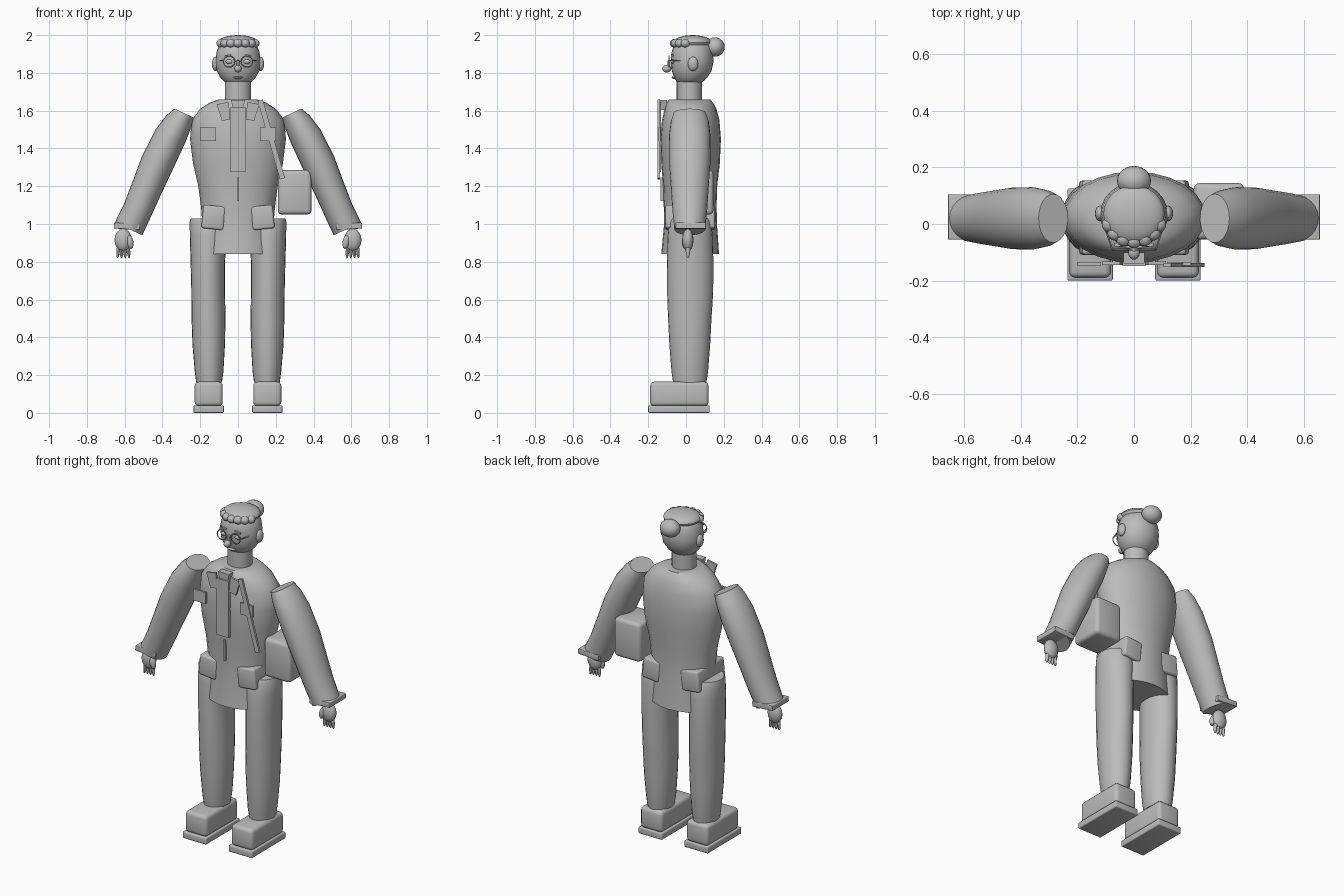
import bpy, bmesh
from math import sin, cos, pi, radians
from mathutils import Matrix, Vector

old = bpy.data.objects.get("Cube")
if old:
    bpy.data.objects.remove(old, do_unlink=True)

grey = bpy.data.materials.new("plain grey")
grey.use_nodes = True
grey.diffuse_color = (0.5, 0.5, 0.5, 1)
grey.node_tree.nodes["Principled BSDF"].inputs["Base Color"].default_value = (0.5, 0.5, 0.5, 1)


def finish(bm, name, loc=(0, 0, 0), tilt=0, angle=35):
    """Turn a bmesh into a shaded object; tilt turns it about y."""
    bmesh.ops.recalc_face_normals(bm, faces=bm.faces[:])
    mesh = bpy.data.meshes.new(name)
    bm.to_mesh(mesh)
    bm.free()
    ob = bpy.data.objects.new(name, mesh)
    bpy.context.collection.objects.link(ob)
    mesh.materials.append(grey)
    ob.location = loc
    ob.rotation_euler = (0, tilt, 0)
    bpy.ops.object.select_all(action='DESELECT')
    ob.select_set(True)
    bpy.context.view_layer.objects.active = ob
    bpy.ops.object.shade_smooth_by_angle(angle=radians(angle))
    return ob


def ball(name, loc, radii, tilt=0, seg=24):
    bm = bmesh.new()
    bmesh.ops.create_uvsphere(bm, u_segments=seg, v_segments=seg // 2, radius=1)
    bmesh.ops.scale(bm, vec=radii, verts=bm.verts[:])
    return finish(bm, name, loc, tilt)


def box(name, loc, size, tilt=0, bevel=0.0, top=1.0):
    """Box with optional rounded edges and a narrower or wider top."""
    bm = bmesh.new()
    bmesh.ops.create_cube(bm, size=1)
    for v in bm.verts:
        if v.co.z > 0:
            v.co.x *= top
    bmesh.ops.scale(bm, vec=size, verts=bm.verts[:])
    if bevel:
        bmesh.ops.bevel(bm, geom=bm.edges[:], offset=bevel, segments=3, profile=0.5, affect='EDGES')
    return finish(bm, name, loc, tilt)


def loft(name, rings, loc=(0, 0, 0), tilt=0, sides=24):
    """Skin elliptical rings given as (x, y, z, x radius, y radius)."""
    bm = bmesh.new()
    loops = []
    for cx, cy, z, rx, ry in rings:
        loops.append([bm.verts.new((cx + rx * cos(2 * pi * i / sides),
                                    cy + ry * sin(2 * pi * i / sides), z)) for i in range(sides)])
    for a, b in zip(loops, loops[1:]):
        for i in range(sides):
            j = (i + 1) % sides
            bm.faces.new((a[i], a[j], b[j], b[i]))
    bm.faces.new(loops[0])
    bm.faces.new(loops[-1])
    return finish(bm, name, loc, tilt)


def wire(name, points, radius, cyclic=False):
    curve = bpy.data.curves.new(name, 'CURVE')
    curve.dimensions = '3D'
    curve.bevel_depth = radius
    curve.bevel_resolution = 1
    spline = curve.splines.new('POLY')
    spline.points.add(len(points) - 1)
    for p, co in zip(spline.points, points):
        p.co = (*co, 1)
    spline.use_cyclic_u = cyclic
    curve.materials.append(grey)
    ob = bpy.data.objects.new(name, curve)
    bpy.context.collection.objects.link(ob)


# Jacket body, flaring at the hem
loft("jacket", [
    (0, .022, .84, .20, .153), (0, .024, 1.0, .188, .14), (0, .022, 1.1, .197, .14),
    (0, .022, 1.2, .21, .143), (0, .024, 1.32, .238, .155), (0, .024, 1.45, .254, .161),
    (0, .025, 1.55, .245, .152), (0, .024, 1.61, .20, .137), (0, .02, 1.64, .155, .125),
    (0, .02, 1.66, .10, .108)])

# Neck and head
loft("neck", [(0, .018, 1.6, .07, .067), (0, .018, 1.77, .07, .067)])
loft("head", [
    (0, .015, 1.735, .035, .035), (0, .018, 1.745, .062, .06), (0, .024, 1.77, .09, .084),
    (0, .03, 1.81, .113, .105), (0, .033, 1.86, .12, .113), (0, .033, 1.91, .114, .109),
    (0, .033, 1.95, .098, .097), (0, .033, 1.98, .065, .065), (0, .033, 1.99, .03, .03)])
ball("hair_cap", (0, .035, 1.962), (.108, .102, .038))
ball("hair_bun", (0, .153, 1.937), (.06, .052, .051))
for i in range(7):
    a = radians(-90 + (i - 3) * 23)
    ball("fringe_curl", (.094 * cos(a), .03 + .09 * sin(a), 1.957), (.026, .026, .023), seg=16)

# Face
ball("nose", (0, -.102, 1.822), (.02, .024, .02), seg=16)
box("nose_bridge", (0, -.085, 1.845), (.014, .025, .045), bevel=.004)
ball("mouth", (0, -.064, 1.775), (.026, .012, .007), seg=16)
wire("glasses_bridge", [(-.018, -.09, 1.863), (.018, -.09, 1.863)], .003)
for s in (-1, 1):
    ball("ear", (s * .12, .037, 1.848), (.018, .028, .038), seg=16)
    ball("eye", (s * .047, -.071, 1.86), (.019, .01, .012), seg=16)
    box("eyebrow", (s * .047, -.073, 1.893), (.042, .012, .009), tilt=s * .12)
    wire("glasses_rim", [(s * .047 + .03 * cos(k * pi / 12), -.09, 1.86 + .03 * sin(k * pi / 12))
                         for k in range(24)], .003, True)
    wire("glasses_temple", [(s * .077, -.09, 1.865), (s * .116, .03, 1.868)], .003)

# Limbs, built once for each side
for s in (-1, 1):
    loft("trouser_leg", [
        (s * .153, .02, .16, .068, .088), (s * .153, .02, .22, .076, .097),
        (s * .155, .02, .36, .086, .108), (s * .156, .02, .5, .09, .115),
        (s * .158, .022, .64, .089, .122), (s * .16, .022, .8, .091, .123),
        (s * .157, .022, .93, .098, .12), (s * .155, .022, 1.01, .101, .112),
        (s * .155, .022, 1.03, .096, .10)])
    box("boot_sole", (s * .155, -.0375, .02), (.16, .325, .04), bevel=.006)
    box("boot_upper", (s * .155, -.035, .1), (.148, .31, .13), bevel=.022)

    # Sleeve runs along local -z, then leans outwards
    loft("sleeve", [
        (0, 0, 0, .057, .086), (s * .008, 0, -.05, .073, .1), (s * .016, 0, -.14, .086, .11),
        (s * .02, 0, -.3, .089, .109), (s * .016, 0, -.44, .083, .1),
        (s * .012, 0, -.57, .079, .092), (s * .014, 0, -.68, .08, .082)],
        (s * .285, .02, 1.587), -s * .427)
    box("cuff", (s * .588, .025, .988), (.138, .16, .032), tilt=-s * .06, bevel=.004)
    ball("palm", (s * .608, .01, .915), (.046, .03, .06), seg=16)
    ball("thumb", (s * .572, -.004, .905), (.018, .018, .038), tilt=s * .2, seg=12)
    for i in range(4):
        ball("finger", (s * (.58 + i * .018), .01, .862), (.0095, .012, .044),
             tilt=-s * (i - 1.5) * .06, seg=12)

    # Hip pouch, chest pocket and collar flap
    box("hip_pouch", (s * .13, .022, 1.035), (.118, .262, .125), tilt=-s * .1, bevel=.012)
    box("chest_pocket", (s * .159, -.14, 1.475), (.085, .012, .07))
    box("collar_flap", (s * .072, -.138, 1.595), (.045, .012, .092), tilt=s * .2, top=1.45)

# Front closure
box("collar_front", (0, -.12, 1.63), (.05, .04, .055), top=1.5)
box("front_placket", (0, -.14, 1.447), (.082, .016, .345))
box("zip_pull", (0, -.128, 1.183), (.012, .016, .125))

# Shoulder bag and its strap
top, low = Vector((.118, -.144, 1.655)), Vector((.235, -.144, 1.24))
d = top - low
box("bag_strap", (top + low) / 2, (.028, .014, d.length), tilt=Vector((0, 1)).angle_signed(Vector((d.x, d.z))))
box("shoulder_bag", (.3, .045, 1.168), (.178, .2, .236), bevel=.022)
